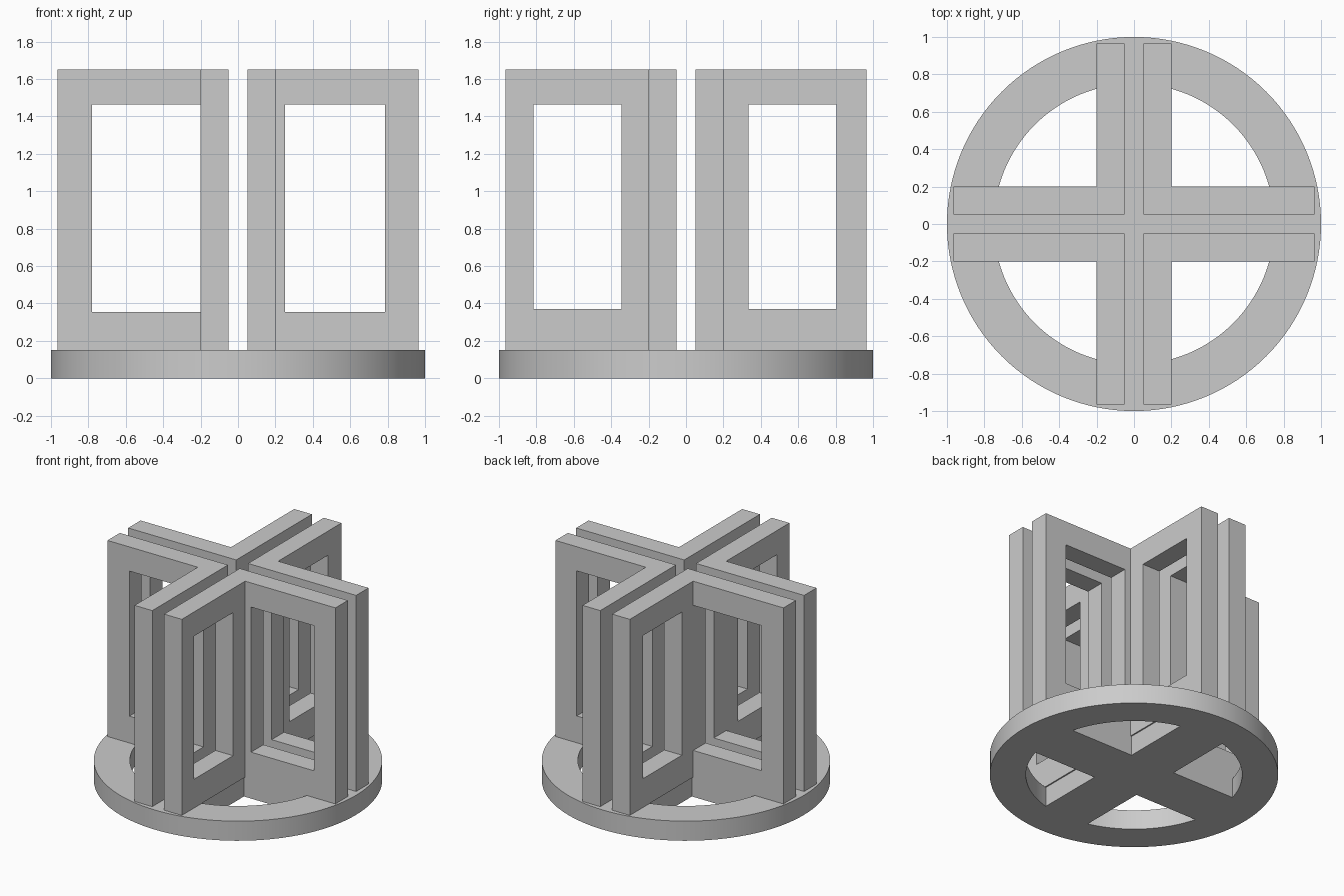
import bpy, bmesh, math

cube = bpy.data.objects.get("Cube")
if cube:
    bpy.data.objects.remove(cube, do_unlink=True)

grey = bpy.data.materials.new("light grey")
grey.use_nodes = True
grey.diffuse_color = (0.6, 0.6, 0.6, 1)
grey.node_tree.nodes["Principled BSDF"].inputs["Base Color"].default_value = (0.6, 0.6, 0.6, 1)

BASE_TOP, TOP = 0.15, 1.65
INNER, OUTER, REACH = 0.05, 0.2, 0.965
HOLE_RADIUS = 0.75


def prism(name, outline, z0, z1):
    """Extrude a flat outline from z0 up to z1."""
    bm = bmesh.new()
    face = bm.faces.new([bm.verts.new((x, y, z0)) for x, y in outline])
    up = bmesh.ops.extrude_face_region(bm, geom=[face])["geom"]
    bmesh.ops.translate(bm, vec=(0, 0, z1 - z0),
                        verts=[v for v in up if isinstance(v, bmesh.types.BMVert)])
    bmesh.ops.recalc_face_normals(bm, faces=bm.faces)
    mesh = bpy.data.meshes.new(name)
    bm.to_mesh(mesh)
    bm.free()
    obj = bpy.data.objects.new(name, mesh)
    bpy.context.collection.objects.link(obj)
    mesh.materials.append(grey)
    return obj


def box(name, x0, x1, y0, y1, z0, z1):
    return prism(name, [(x0, y0), (x1, y0), (x1, y1), (x0, y1)], z0, z1)


def cut(obj, cutter):
    """Subtract the cutter from the object and discard it."""
    cutter.hide_render = True
    mod = obj.modifiers.new("cut", 'BOOLEAN')
    mod.operation, mod.solver, mod.object = 'DIFFERENCE', 'EXACT', cutter
    bpy.context.view_layer.objects.active = obj
    bpy.ops.object.modifier_apply(modifier=mod.name)
    bpy.data.objects.remove(cutter, do_unlink=True)


def arc(radius, start, end, steps):
    angles = [start + (end - start) * i / steps for i in range(steps + 1)]
    return [(radius * math.cos(a), radius * math.sin(a)) for a in angles]


quadrants = {"back_left": (1, 1), "back_right": (-1, 1),
             "front_right": (-1, -1), "front_left": (1, -1)}

# Round base with four openings that leave a ring and a cross
base = prism("round_base", arc(1, 0, math.tau, 128)[:-1], 0, BASE_TOP)
SPOKE_X, SPOKE_Y = 0.19, 0.2
opening = [(SPOKE_X, SPOKE_Y)] + arc(HOLE_RADIUS, math.asin(SPOKE_Y / HOLE_RADIUS),
                                     math.acos(SPOKE_X / HOLE_RADIUS), 24)
for sx, sy in quadrants.values():
    cut(base, prism("opening_cutter", [(sx * x, sy * y) for x, y in opening], -0.1, 0.3))

# L-shaped upright brackets, each arm with a rectangular window
bracket = [(INNER, INNER), (REACH, INNER), (REACH, OUTER),
           (OUTER, OUTER), (OUTER, REACH), (INNER, REACH)]
WINDOW_TOP = 1.465
for name, (sx, sy) in quadrants.items():
    obj = prism(name + "_bracket", [(sx * x, sy * y) for x, y in bracket], BASE_TOP, TOP)
    near, far = (0.25, 0.785) if sx > 0 else (0.201, 0.78)
    cut(obj, box("window_cutter", sx * near, sx * far, 0, sy * 0.3, 0.355, WINDOW_TOP))
    near, far = (0.335, 0.805) if sy > 0 else (0.345, 0.815)
    cut(obj, box("window_cutter", 0, sx * 0.24, sy * near, sy * far, 0.37, WINDOW_TOP))

# Smooth the round walls and keep the edges crisp
bpy.ops.object.select_all(action='DESELECT')
base.select_set(True)
bpy.context.view_layer.objects.active = base
bpy.ops.object.shade_smooth_by_angle(angle=math.radians(30))
